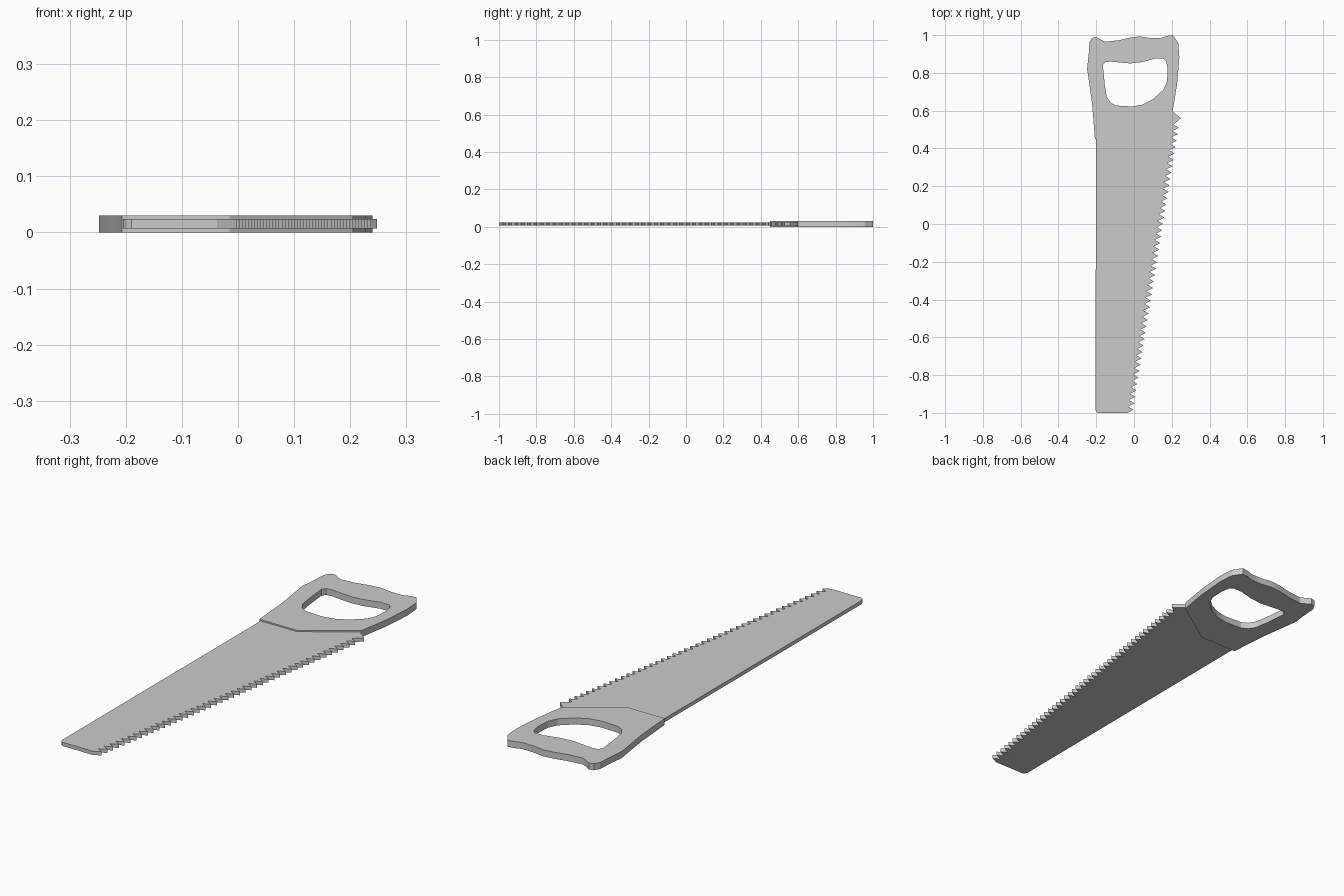
import bpy

cube = bpy.data.objects.get("Cube")
if cube:
    bpy.data.objects.remove(cube, do_unlink=True)

# One grey for the whole tool
grey = bpy.data.materials.new("plain_grey")
grey.use_nodes = True
colour = (0.6, 0.6, 0.6, 1.0)
grey.diffuse_color = colour
grey.node_tree.nodes["Principled BSDF"].inputs["Base Color"].default_value = colour


def plate(name, outlines, z_low, z_high):
    """Flat plate from closed outlines; inner outlines become holes."""
    curve = bpy.data.curves.new(name + "_outline", "CURVE")
    curve.dimensions = "2D"
    curve.fill_mode = "BOTH"
    curve.extrude = (z_high - z_low) / 2
    for outline in outlines:
        spline = curve.splines.new("POLY")
        spline.points.add(len(outline) - 1)
        for point, (x, y) in zip(spline.points, outline):
            point.co = (x, y, 0, 1)
        spline.use_cyclic_u = True
    obj = bpy.data.objects.new(name, curve)
    bpy.context.collection.objects.link(obj)
    obj.location.z = (z_low + z_high) / 2
    bpy.ops.object.select_all(action="DESELECT")
    obj.select_set(True)
    bpy.context.view_layer.objects.active = obj
    bpy.ops.object.convert(target="MESH")
    obj = bpy.context.object
    # Weld the caps to the rim
    bpy.ops.object.mode_set(mode="EDIT")
    bpy.ops.mesh.select_all(action="SELECT")
    bpy.ops.mesh.remove_doubles(threshold=0.0005)
    bpy.ops.mesh.normals_make_consistent(inside=False)
    bpy.ops.object.mode_set(mode="OBJECT")
    obj.data.materials.clear()
    obj.data.materials.append(grey)
    bpy.ops.object.shade_smooth_by_angle(angle=0.35)
    return obj


# Handle: outer shape with a hand hole
grip = [(-.207, .45), (-.222, .64), (-.248, .82), (-.24, .90), (-.236, .96),
        (-.222, .985), (-.2, .99), (-.175, .975), (-.155, .965), (-.085, .972),
        (-.02, .987), (.03, .993), (.085, .985), (.14, .984), (.175, .996),
        (.205, 1), (.22, .98), (.235, .955), (.24, .88), (.228, .74),
        (.205, .60), (-.015, .45)]
hand_hole = [(-.165, .84), (-.153, .857), (-.125, .86), (-.02, .85), (.04, .857),
             (.11, .875), (.155, .875), (.17, .86), (.178, .82), (.175, .755),
             (.155, .71), (.10, .66), (.045, .632), (-.01, .622), (-.095, .627),
             (-.125, .643), (-.145, .675), (-.155, .74)]
plate("handle", [grip, hand_hole], 0, .03)

# Blade: straight back, tapered toothed edge
teeth = 46
pitch = 1.56 / teeth
blade = [(-.2, .5), (-.205, -.98), (-.2, -.993), (-.19, -1)]
for i in range(teeth):
    y = -1 + i * pitch
    root = -.037 + .161 * (y + 1)
    blade += [(root, y), (root + .034, y + pitch * .5)]
blade[-1] = (.248, .56)
blade += [(.2, .6), (.17, .59)]
plate("blade", [blade], .007, .024)
